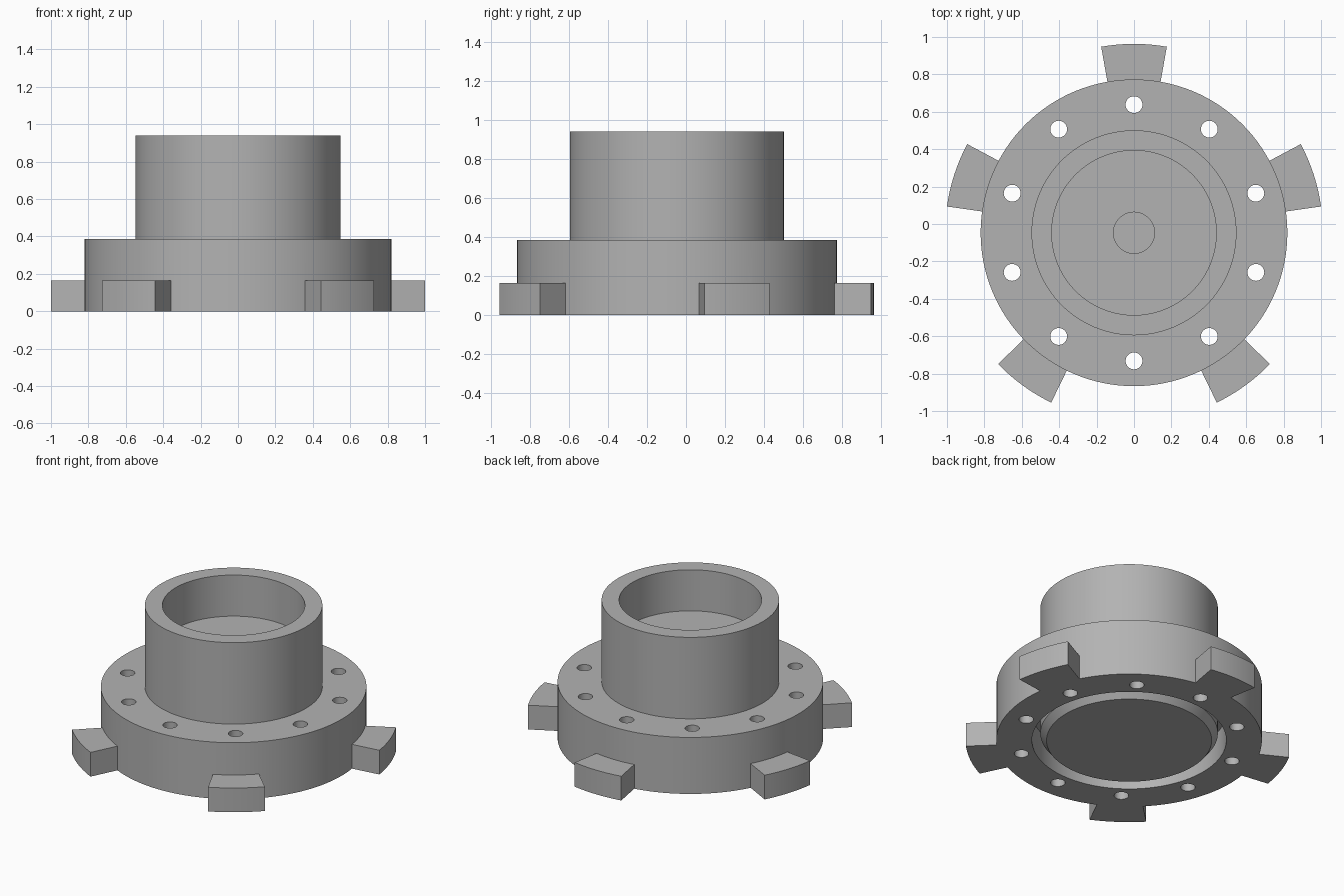
import bpy, bmesh
from math import cos, sin, pi, radians

if "Cube" in bpy.data.objects:
    bpy.data.objects.remove(bpy.data.objects["Cube"])

CENTRE_Y = -0.047      # axis of the turned body
SEGMENTS = 128

grey = bpy.data.materials.new("machined_grey")
grey.use_nodes = True
colour = (0.45, 0.45, 0.45, 1)
grey.diffuse_color = colour
grey.node_tree.nodes["Principled BSDF"].inputs["Base Color"].default_value = colour


def finish(name, bm):
    bmesh.ops.recalc_face_normals(bm, faces=bm.faces)
    mesh = bpy.data.meshes.new(name)
    bm.to_mesh(mesh)
    bm.free()
    mesh.materials.append(grey)
    obj = bpy.data.objects.new(name, mesh)
    obj.location.y = CENTRE_Y
    bpy.context.collection.objects.link(obj)
    return obj


def lathe(name, profile):
    """Spin an (r, z) profile that starts and ends on the axis."""
    bm = bmesh.new()
    verts = [bm.verts.new((r, 0, z)) for r, z in profile]
    edges = [bm.edges.new(pair) for pair in zip(verts, verts[1:])]
    bmesh.ops.spin(bm, geom=verts + edges, cent=(0, 0, 0), axis=(0, 0, 1),
                   angle=2 * pi, steps=SEGMENTS, use_duplicate=False)
    bmesh.ops.remove_doubles(bm, verts=bm.verts, dist=1e-5)
    return finish(name, bm)


def prism(bm, outline, z0, z1):
    face = bm.faces.new([bm.verts.new((x, y, z0)) for x, y in outline])
    top = bmesh.ops.extrude_face_region(bm, geom=[face])["geom"]
    moved = [v for v in top if isinstance(v, bmesh.types.BMVert)]
    bmesh.ops.translate(bm, verts=moved, vec=(0, 0, z1 - z0))


def polar(r, degrees):
    return r * cos(radians(degrees)), r * sin(radians(degrees))


def combine(target, tool, operation):
    mod = target.modifiers.new(operation, "BOOLEAN")
    mod.operation, mod.object, mod.solver = operation, tool, "EXACT"
    bpy.context.view_layer.objects.active = target
    bpy.ops.object.modifier_apply(modifier=mod.name)
    bpy.data.objects.remove(tool)


# Flange and hub with bore, centre pocket and underside groove
body = lathe("flanged_hub", [
    (0, 0), (0.51, 0), (0.548, 0.05), (0.548, 0.2), (0.6, 0.2), (0.6, 0),
    (0.82, 0), (0.82, 0.385), (0.548, 0.385), (0.548, 0.94), (0.44, 0.94),
    (0.44, 0.66), (0.11, 0.66), (0.11, 0.5), (0, 0.5)])

# Five locking tabs around the foot of the flange
bm = bmesh.new()
for i in range(5):
    mid = 90 + 72 * i
    arc = [mid - 10 + 2 * k for k in range(11)]
    outline = [polar(1.01, a) for a in arc] + [polar(0.75, a) for a in reversed(arc)]
    prism(bm, outline, 0, 0.165)
combine(body, finish("locking_tabs", bm), "UNION")

# Ten bolt holes through the flange
bm = bmesh.new()
for i in range(10):
    cx, cy = polar(0.685, 90 + 36 * i)
    outline = []
    for k in range(32):
        dx, dy = polar(0.045, 360 * k / 32)
        outline.append((cx + dx, cy + dy))
    prism(bm, outline, -0.1, 0.5)
combine(body, finish("bolt_hole_cutter", bm), "DIFFERENCE")

# Smooth the round walls, keep the machined edges crisp
bpy.ops.object.select_all(action="DESELECT")
body.select_set(True)
bpy.context.view_layer.objects.active = body
bpy.ops.object.shade_smooth_by_angle(angle=radians(30))
